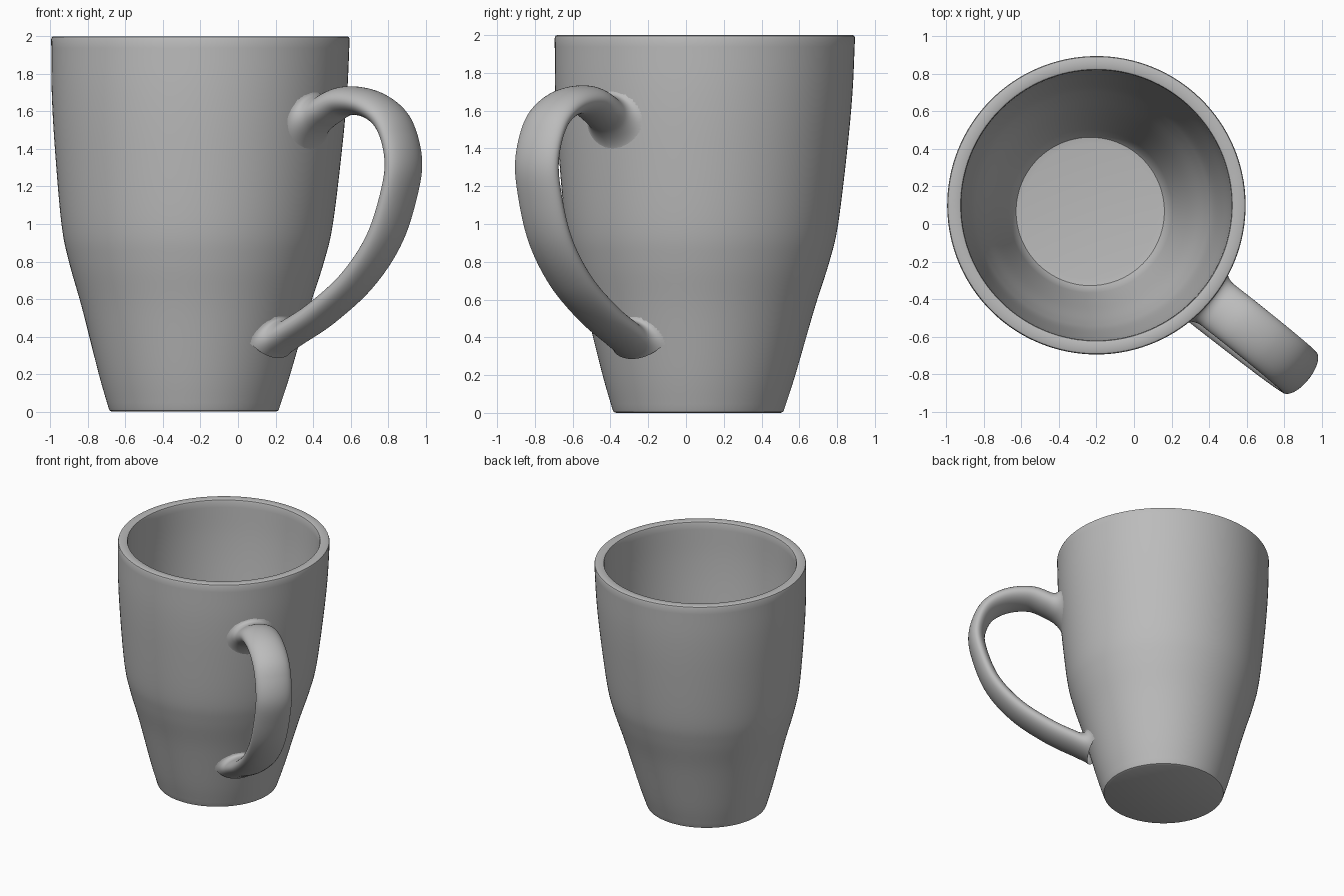
import bpy, bmesh, math
from mathutils import Vector, Matrix

cube = bpy.data.objects.get("Cube")
if cube:
    bpy.data.objects.remove(cube, do_unlink=True)

clay = bpy.data.materials.new("grey_ceramic")
clay.use_nodes = True
colour = (0.5, 0.5, 0.5, 1)
clay.diffuse_color = colour
clay.node_tree.nodes["Principled BSDF"].inputs["Base Color"].default_value = colour

TURN = Matrix.Rotation(math.radians(-38.75), 4, 'Z')
LEAN = 0.035      # sideways drift of the base
WALL = 0.075
FILLET = 0.07     # blend where the handle meets the wall


def smooth_path(points, steps):
    """Catmull-Rom samples through the points."""
    p = [Vector(q) for q in points]
    p = [2 * p[0] - p[1]] + p + [2 * p[-1] - p[-2]]
    out = []
    for a, b, c, d in zip(p, p[1:], p[2:], p[3:]):
        for i in range(steps):
            t = i / steps
            out.append(0.5 * (2 * b + (c - a) * t + (2 * a - 5 * b + 4 * c - d) * t ** 2
                              + (3 * b - a - 3 * c + d) * t ** 3))
    return out + [p[-2]]


def finish(bm, name):
    """Turn the part to its place, lean it, and make the object."""
    bmesh.ops.recalc_face_normals(bm, faces=bm.faces)
    for v in bm.verts:
        drift = LEAN * (1 - v.co.z / 2)
        v.co = TURN @ v.co + Vector((-0.2 - drift, 0.1 - drift, 0))
    mesh = bpy.data.meshes.new(name)
    bm.to_mesh(mesh)
    bm.free()
    mesh.materials.append(clay)
    obj = bpy.data.objects.new(name, mesh)
    bpy.context.collection.objects.link(obj)
    bpy.ops.object.select_all(action='DESELECT')
    obj.select_set(True)
    bpy.context.view_layer.objects.active = obj
    bpy.ops.object.shade_smooth_by_angle(angle=math.radians(40))
    return obj


# Outer wall as radius and height
outer = smooth_path([(0.455, 0.02), (0.51, 0.2), (0.605, 0.55), (0.68, 0.8), (0.723, 1.0),
                     (0.765, 1.4), (0.787, 1.7), (0.795, 1.985)], 6)


def wall_radius(z):
    for a, b in zip(outer, outer[1:]):
        if z <= b.y:
            return a.x + (b.x - a.x) * (z - a.y) / (b.y - a.y)
    return outer[-1].x


# Mug body: base, outer wall, rim, inner wall and floor in one lathe
inner = [(q.x - WALL, q.y) for q in reversed(outer) if q.y > 0.17]
profile = ([(0, 0), (0.435, 0), (0.449, 0.006)] + [tuple(q) for q in outer]
           + [(0.791, 1.996), (0.782, 2), (0.733, 2), (0.724, 1.996)] + inner
           + [(0.415, 0.13), (0.395, 0.105), (0.36, 0.1), (0, 0.1)])
bm = bmesh.new()
verts = [bm.verts.new((r, 0, z)) for r, z in profile]
edges = [bm.edges.new(pair) for pair in zip(verts, verts[1:])]
bmesh.ops.spin(bm, geom=verts + edges, cent=(0, 0, 0), axis=(0, 0, 1),
               angle=math.tau, steps=128, use_merge=True)
bmesh.ops.remove_doubles(bm, verts=bm.verts, dist=0.0005)
finish(bm, "mug_body")

# Handle: flattened tube along a curve, flared into the wall at both ends
centre = smooth_path([(0.54, 0.36), (0.64, 0.41), (0.86, 0.525), (1.1, 0.70), (1.28, 0.92),
                      (1.38, 1.18), (1.398, 1.36), (1.325, 1.54), (1.18, 1.635),
                      (1.0, 1.655), (0.86, 1.60), (0.76, 1.54), (0.7, 1.5)], 14)
SIDES = 48
bm = bmesh.new()
rings = []
for i, c in enumerate(centre):
    along = (centre[min(i + 1, len(centre) - 1)] - centre[max(i - 1, 0)]).normalized()
    across = Vector((-along.y, 0, along.x))
    f = i / (len(centre) - 1)
    thick = 0.062 + 0.03 * max(0, (f - 0.55) / 0.45) ** 0.8 + 0.014 * max(0, 1 - f / 0.4)
    mid = Vector((c.x, 0, c.y))
    ring = []
    for k in range(SIDES):
        ang = math.tau * k / SIDES
        off = across * thick * math.cos(ang) + Vector((0, 0.14 * math.sin(ang), 0))
        p = mid + off
        gap = math.hypot(p.x, p.y) - wall_radius(p.z)
        if gap < FILLET:
            gap = max(gap, 0)
            s = 1 - gap / FILLET
            p += off.normalized() * FILLET * (1 - math.sqrt(1 - s * s))
            # keep the flared skin at the same distance from the wall
            scale = (wall_radius(p.z) + gap - 0.004 * s) / math.hypot(p.x, p.y)
            p.x *= scale
            p.y *= scale
        ring.append(bm.verts.new(p))
    rings.append(ring)
for a, b in zip(rings, rings[1:]):
    for k in range(SIDES):
        n = (k + 1) % SIDES
        bm.faces.new((a[k], a[n], b[n], b[k]))
finish(bm, "handle")
